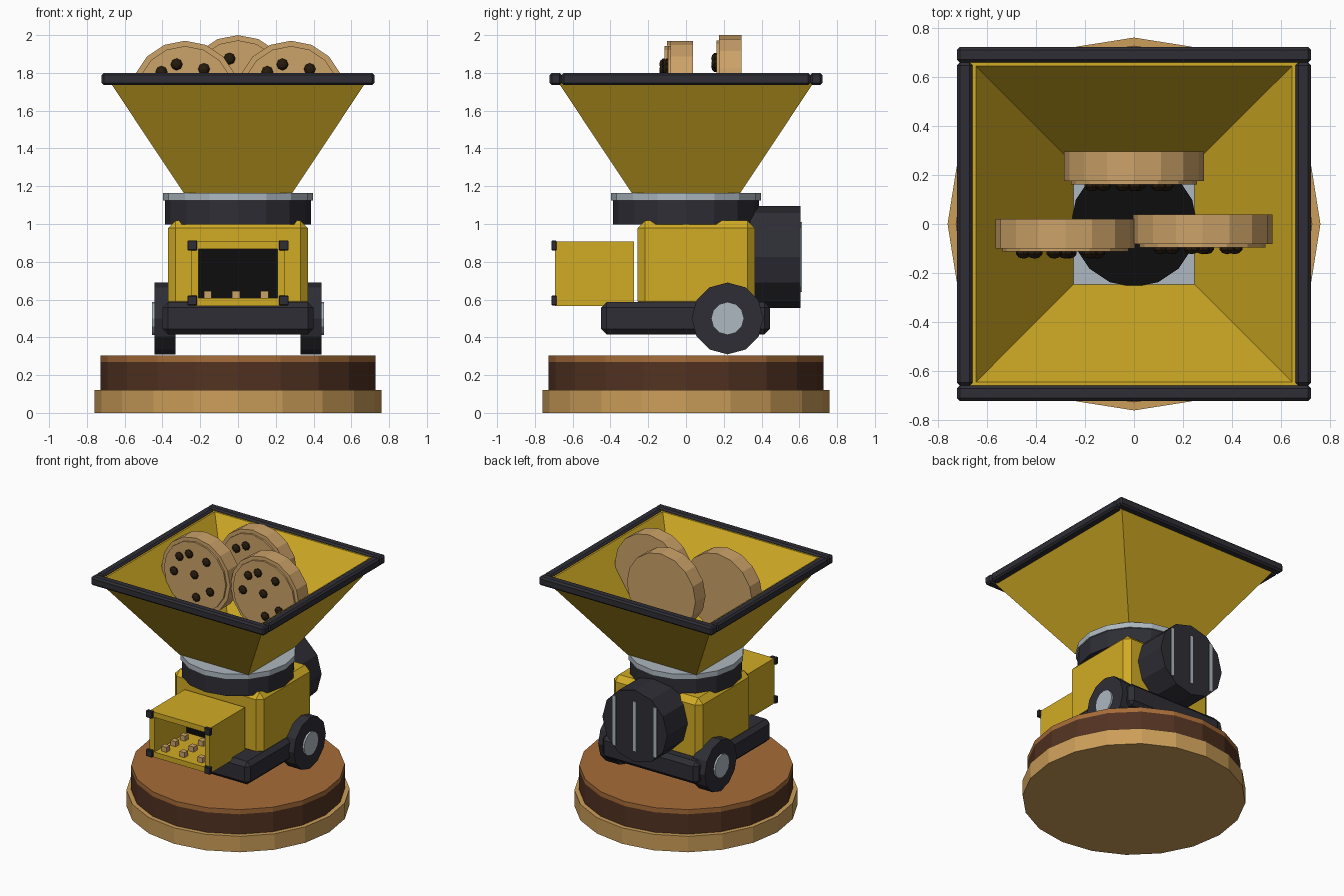
import bpy, bmesh, math
from mathutils import Vector

if "Cube" in bpy.data.objects:
    bpy.data.objects.remove(bpy.data.objects["Cube"])


def material(name, r, g, b):
    m = bpy.data.materials.new(name)
    m.diffuse_color = (r, g, b, 1)
    m.use_nodes = True
    m.node_tree.nodes["Principled BSDF"].inputs["Base Color"].default_value = m.diffuse_color
    return m


YELLOW = material("yellow paint", 0.64, 0.41, 0.018)
DARK = material("dark metal", 0.027, 0.027, 0.036)
SILVER = material("silver metal", 0.42, 0.48, 0.53)
BLACK = material("black opening", 0.004, 0.004, 0.004)
BISCUIT = material("biscuit", 0.60, 0.36, 0.14)
WAFER = material("golden wafer", 0.60, 0.34, 0.10)
FILLING = material("dark filling", 0.085, 0.032, 0.015)
CARAMEL = material("caramel top", 0.38, 0.15, 0.04)
CHIP = material("chocolate chip", 0.02, 0.011, 0.004)


def finish(ob, name, mat, bevel=0):
    ob.name = name
    ob.data.materials.append(mat)
    if bevel:
        mod = ob.modifiers.new("bevel", 'BEVEL')
        mod.width = bevel
        mod.segments = 1
    return ob


def box(name, mat, lo, hi, bevel=0):
    """Box between two opposite corners."""
    lo, hi = Vector(lo), Vector(hi)
    bpy.ops.mesh.primitive_cube_add(size=1, location=(lo + hi) / 2)
    ob = bpy.context.object
    ob.scale = hi - lo
    bpy.ops.object.transform_apply(location=False, rotation=False, scale=True)
    return finish(ob, name, mat, bevel)


def disc(name, mat, r, a, b, axis='Z', centre=(0, 0), sides=16):
    """Cylinder from a to b along an axis; centre is in the other two axes."""
    mid = (a + b) / 2
    u, v = centre
    loc, rot = {'Z': ((u, v, mid), (0, 0, 0)),
                'Y': ((u, mid, v), (math.pi / 2, 0, 0)),
                'X': ((mid, u, v), (0, math.pi / 2, 0))}[axis]
    bpy.ops.mesh.primitive_cylinder_add(vertices=sides, radius=r, depth=b - a,
                                        location=loc, rotation=rot)
    return finish(bpy.context.object, name, mat)


# Round layered base
disc("base_wafer", WAFER, 0.76, 0, 0.12, sides=20)
disc("base_filling", FILLING, 0.727, 0.12, 0.27, sides=20)
disc("base_top", CARAMEL, 0.727, 0.27, 0.305, sides=20)

# Chassis, wheels and body
box("chassis", DARK, (-0.40, -0.45, 0.415), (0.40, 0.445, 0.587), 0.03)
box("body", YELLOW, (-0.37, -0.257, 0.55), (0.37, 0.365, 1.018), 0.04)
for s, side in ((-1, "left"), (1, "right")):
    disc(side + "_wheel", DARK, 0.19, *sorted((s * 0.33, s * 0.443)),
         axis='X', centre=(0.22, 0.5), sides=12)
    disc(side + "_hub", SILVER, 0.087, *sorted((s * 0.43, s * 0.456)),
         axis='X', centre=(0.22, 0.5), sides=12)

# Neck under the hopper
disc("neck_ring", DARK, 0.387, 0.997, 1.125)
disc("neck_flange", SILVER, 0.397, 1.125, 1.165)
disc("throat", BLACK, 0.257, 1.16, 1.172)

# Hopper: square funnel with wall thickness
bm = bmesh.new()
rings = []
for h, z in ((0.286, 1.163), (0.70, 1.785), (0.645, 1.785), (0.245, 1.163)):
    rings.append([bm.verts.new((x * h, y * h, z))
                  for x, y in ((-1, -1), (1, -1), (1, 1), (-1, 1))])
for i in range(4):
    p, q = rings[i], rings[(i + 1) % 4]
    for j in range(4):
        k = (j + 1) % 4
        bm.faces.new((p[j], p[k], q[k], q[j]))
bmesh.ops.recalc_face_normals(bm, faces=bm.faces)
mesh = bpy.data.meshes.new("hopper")
bm.to_mesh(mesh)
bm.free()
hopper = bpy.data.objects.new("hopper", mesh)
bpy.context.collection.objects.link(hopper)
finish(hopper, "hopper", YELLOW)

# Hopper rim bars
for s in (-1, 1):
    a, b = sorted((s * 0.658, s * 0.722))
    box("rim_bar_x", DARK, (-0.722, a, 1.735), (0.722, b, 1.80), 0.012)
    box("rim_bar_y", DARK, (a, -0.658, 1.735), (b, 0.658, 1.80), 0.012)

# Biscuits with chips, standing in the hopper
CHIPS = ((-0.045, 0.16), (-0.125, 0.12), (0.10, 0.135), (-0.17, 0.0),
         (0.0, 0.015), (0.13, -0.08), (0.015, -0.15))
for label, x, y, z in (("left", -0.28, -0.04, 1.685), ("right", 0.28, -0.022, 1.685),
                       ("rear", 0, 0.235, 1.715)):
    disc(label + "_biscuit", BISCUIT, 0.285, y - 0.06, y + 0.06, 'Y', (x, z))
    disc(label + "_biscuit_face", BISCUIT, 0.257, y - 0.073, y - 0.06, 'Y', (x, z))
    for cx, cz in CHIPS:
        bpy.ops.mesh.primitive_uv_sphere_add(segments=8, ring_count=5, radius=0.033,
                                             location=(x + cx, y - 0.075, z + cz),
                                             rotation=(math.pi / 2, 0, 0))
        finish(bpy.context.object, label + "_chip", CHIP).scale.z = 0.8

# Output chute: four walls, black back, corner bolts
Y0, Y1 = -0.693, -0.275
box("chute_floor", YELLOW, (-0.25, Y0, 0.567), (0.25, Y1, 0.607))
box("chute_roof", YELLOW, (-0.25, Y0, 0.867), (0.25, Y1, 0.907))
for s in (-1, 1):
    a, b = sorted((s * 0.21, s * 0.25))
    box("chute_side", YELLOW, (a, Y0, 0.607), (b, Y1, 0.867))
    for z in (0.595, 0.887):
        box("chute_bolt", DARK, (s * 0.242 - 0.026, -0.713, z - 0.026),
            (s * 0.242 + 0.026, -0.685, z + 0.026), 0.004)
box("chute_back", BLACK, (-0.21, -0.31, 0.607), (0.21, Y1, 0.867))

# Crumbs on the chute floor
for x in (-0.16, -0.01, 0.14):
    for y in (-0.63, -0.52, -0.41):
        box("crumb", BISCUIT, (x - 0.021, y - 0.021, 0.605), (x + 0.021, y + 0.021, 0.645))

# Rear motor with cooling bars
disc("motor", DARK, 0.27, 0.34, 0.607, 'Y', (0, 0.825), sides=12)
for x in (-0.17, 0, 0.17):
    box("motor_bar", SILVER, (x - 0.012, 0.60, 0.64), (x + 0.012, 0.613, 1.01))
